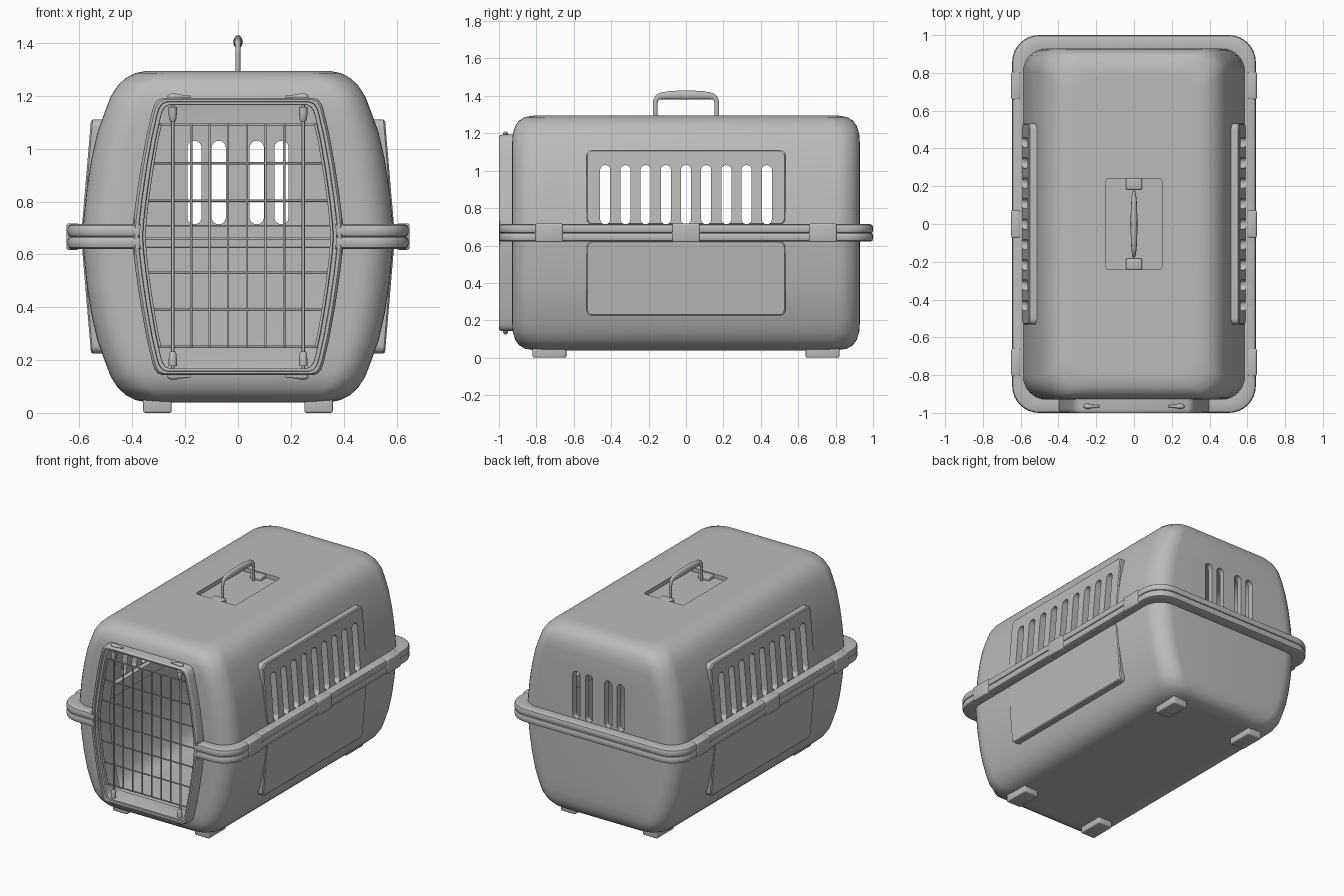
import bpy, bmesh, math
from mathutils import Vector

cube = bpy.data.objects.get("Cube")
if cube:
    bpy.data.objects.remove(cube, do_unlink=True)

MID = 0.6675          # height of the seam; both halves mirror about it
SIDES = (-1, 1)

grey = bpy.data.materials.new("grey_plastic")
grey.use_nodes = True
grey.diffuse_color = (0.5, 0.5, 0.5, 1)
shader = next(n for n in grey.node_tree.nodes if n.type == 'BSDF_PRINCIPLED')
shader.inputs["Base Color"].default_value = (0.5, 0.5, 0.5, 1)
shader.inputs["Roughness"].default_value = 0.6


def rounded(a, b, r, n=8):
    """Outline of a rounded rectangle with half sizes a, b."""
    pts = []
    for k, (sx, sy) in enumerate(((1, 1), (-1, 1), (-1, -1), (1, -1))):
        for i in range(n + 1):
            t = math.pi / 2 * (k + i / n)
            pts.append((sx * (a - r) + r * math.cos(t), sy * (b - r) + r * math.sin(t)))
    return pts


def loft(bm, rings, closed=False):
    """Skin a list of point rings, capped unless closed."""
    loops = [[bm.verts.new(p) for p in ring] for ring in rings]
    pairs = list(zip(loops, loops[1:])) + ([(loops[-1], loops[0])] if closed else [])
    for lo, hi in pairs:
        for i in range(len(lo)):
            j = (i + 1) % len(lo)
            bm.faces.new((lo[i], lo[j], hi[j], hi[i]))
    if not closed:
        bm.faces.new(loops[0])
        bm.faces.new(loops[-1])


def activate(ob):
    bpy.ops.object.select_all(action='DESELECT')
    ob.select_set(True)
    bpy.context.view_layer.objects.active = ob


def make(name, bm):
    bmesh.ops.recalc_face_normals(bm, faces=bm.faces)
    me = bpy.data.meshes.new(name)
    bm.to_mesh(me)
    bm.free()
    ob = bpy.data.objects.new(name, me)
    bpy.context.collection.objects.link(ob)
    me.materials.append(grey)
    return ob


def modify(ob, kind, **settings):
    activate(ob)
    mod = ob.modifiers.new(kind, kind)
    for key, value in settings.items():
        setattr(mod, key, value)
    bpy.ops.object.modifier_apply(modifier=mod.name)


def smooth(ob, angle=35):
    activate(ob)
    bpy.ops.object.shade_smooth_by_angle(angle=math.radians(angle))


def cut(ob, cutter):
    modify(ob, 'BOOLEAN', operation='DIFFERENCE', solver='EXACT', object=cutter)


def box(name, centre, size, bevel=0.012):
    bm = bmesh.new()
    bmesh.ops.create_cube(bm, size=1)
    for v in bm.verts:
        v.co = Vector(centre) + Vector(c * s for c, s in zip(v.co, size))
    ob = make(name, bm)
    modify(ob, 'BEVEL', width=bevel, segments=3)
    smooth(ob)
    return ob


def tube(name, pts, radii):
    cu = bpy.data.curves.new(name, 'CURVE')
    cu.dimensions = '3D'
    cu.bevel_depth, cu.bevel_resolution, cu.use_fill_caps = 1, 3, True
    sp = cu.splines.new('POLY')
    sp.points.add(len(pts) - 1)
    for point, co, r in zip(sp.points, pts, radii):
        point.co, point.radius = (*co, 1), r
    ob = bpy.data.objects.new(name, cu)
    bpy.context.collection.objects.link(ob)
    cu.materials.append(grey)
    activate(ob)
    bpy.ops.object.convert(target='MESH')
    ob = bpy.context.object
    smooth(ob, 50)
    return ob


# Door outline, as half widths over the height above the seam
DOOR = ((0.40, 0), (0.396, 0.06), (0.385, 0.15), (0.367, 0.27), (0.345, 0.39),
        (0.325, 0.475), (0.317, 0.50), (0.305, 0.517), (0.285, 0.525))


def door_ring(scale, y):
    right = [(x, -h) for x, h in DOOR[:0:-1]] + list(DOOR)
    loop = right + [(-x, h) for x, h in reversed(right)]
    zs = 1 - (1 - scale) / 2
    return [(x * scale, y, MID + h * zs) for x, h in loop]


def door_half_width(z):
    h = abs(z - MID) / 0.95
    for (x0, h0), (x1, h1) in zip(DOOR, DOOR[1:]):
        if h <= h1:
            return 0.9 * (x0 + (x1 - x0) * (h - h0) / (h1 - h0))
    return 0.9 * DOOR[-1][0]


# Cutter: door opening, side slots, back slots, handle recess
bm = bmesh.new()
loft(bm, [door_ring(0.93, -1.2), door_ring(0.93, -0.75)])
slot = rounded(0.027, 0.158, 0.0265)
for i in range(-4, 5):
    loft(bm, [[(x, i * 0.108 + u, 0.872 + v) for u, v in slot] for x in (-1, 1)])
for x in (-0.165, -0.073, 0.071, 0.165):
    loft(bm, [[(x + u, y, 0.872 + v) for u, v in slot] for y in (0.75, 1.1)])
loft(bm, [[(u, v, z) for u, v in rounded(0.148, 0.24, 0.015)] for z in (1.268, 1.4)])
cutter = make("opening_cutter", bm)

# Hollow shell with bulging sides
HALF = ((0.59, 0.93, 0.0), (0.586, 0.93, 0.05), (0.573, 0.93, 0.18), (0.555, 0.93, 0.295),
        (0.532, 0.93, 0.395), (0.503, 0.93, 0.475), (0.482, 0.926, 0.53),
        (0.455, 0.913, 0.572), (0.425, 0.893, 0.6), (0.388, 0.862, 0.619),
        (0.345, 0.81, 0.6275), (0.315, 0.78, 0.6275))
slices = [(a, b, MID - h) for a, b, h in HALF[:0:-1]] + [(a, b, MID + h) for a, b, h in HALF]
bm = bmesh.new()
loft(bm, [[(x, y, z) for x, y in rounded(a, b, 0.125)] for a, b, z in slices])
shell = make("shell", bm)
modify(shell, 'SOLIDIFY', thickness=0.038, offset=-1)
cut(shell, cutter)
smooth(shell)

# Seam rim: two rounded lips with a groove between
lip = ((-0.07, -0.04), (0, -0.047), (0.04, -0.047), (0.051, -0.042), (0.055, -0.03),
       (0.055, -0.012), (0.051, -0.003), (0.045, 0.0), (0.051, 0.003), (0.055, 0.012),
       (0.055, 0.03), (0.051, 0.042), (0.04, 0.047), (0, 0.047), (-0.07, 0.04))
bm = bmesh.new()
loft(bm, [[(x, y, MID + h) for x, y in rounded(0.59 + d, 0.945 + d, 0.115 + d * 0.5)]
          for d, h in lip], closed=True)
rim = make("seam_rim", bm)
cut(rim, cutter)
smooth(rim)

# Raised panels on both flanks, above and below the seam
for s in SIDES:
    for up in SIDES:
        def panel_ring(inset, base, slope):
            pts = rounded(0.532 - inset, 0.2 - inset, 0.03)
            return [(s * (base - slope * (0.243 + v)), u, MID + up * (0.243 + v)) for u, v in pts]
        bm = bmesh.new()
        loft(bm, [panel_ring(0, 0.582, 0.18), panel_ring(0, 0.588, 0.085),
                  panel_ring(0.006, 0.594, 0.085)])
        panel = make(("upper" if up > 0 else "lower") + "_side_panel", bm)
        cut(panel, cutter)
        smooth(panel, 25)

cutter.hide_render = True
cutter.hide_viewport = True

# Door surround
bm = bmesh.new()
loft(bm, [door_ring(k, y) for k, y in ((1, -0.85), (1, -0.98), (0.99, -0.995), (0.975, -1),
                                       (0.945, -1), (0.94, -0.985), (0.905, -0.985),
                                       (0.9, -0.98), (0.9, -0.85))], closed=True)
smooth(make("door_surround", bm))

# Wire door
WIRE_Y, LOW, HIGH = -0.965, 0.25, 1.092
for x in (-0.177, -0.108, -0.038, 0.034, 0.104, 0.175):
    tube("door_upright_wire", [(x, WIRE_Y, LOW), (x, WIRE_Y, HIGH)], (0.0045,) * 2)
for z in (LOW, 0.39, 0.53, 0.66, 0.803, 0.945, HIGH):
    w = door_half_width(z)
    tube("door_cross_wire", [(-w, WIRE_Y + 0.006, z), (w, WIRE_Y + 0.006, z)], (0.0045,) * 2)
for s in SIDES:
    heights = [LOW + (HIGH - LOW) * i / 12 for i in range(13)]
    tube("door_edge_wire", [(s * (door_half_width(z) - 0.004), WIRE_Y, z) for z in heights],
         (0.006,) * 13)
    tube("door_latch_rod", [(s * 0.247, WIRE_Y, 0.15), (s * 0.247, WIRE_Y, 1.185)], (0.006,) * 2)
    for up in SIDES:
        # Latch knob and the hooked tab beyond the surround
        tube("latch_knob", [(s * 0.247, -0.972, MID + up * h) for h in (0.435, 0.445, 0.47, 0.49)],
             (0.009, 0.014, 0.016, 0.016))
        tube("hinge_tab", [(s * x, WIRE_Y, MID + up * 0.529) for x in
                           (0.18, 0.2, 0.22, 0.235, 0.25, 0.262, 0.267)],
             (0.005, 0.007, 0.009, 0.013, 0.014, 0.01, 0.004))

# Carry handle with its mounts
arch = ((0.165, 1.26), (0.165, 1.36), (0.161, 1.38), (0.15, 1.394), (0.13, 1.4),
        (0.09, 1.403), (0.045, 1.404))
thick = (0.013, 0.013, 0.014, 0.016, 0.02, 0.023, 0.025)
path = [(0, -y, z) for y, z in arch] + [(0, 0, 1.404)] + [(0, y, z) for y, z in reversed(arch)]
handle = tube("carry_handle", path, thick + (0.026,) + thick[::-1])
for v in handle.data.vertices:
    v.co.x *= 0.7
for s in SIDES:
    box("handle_mount", (0, s * 0.212, 1.275), (0.085, 0.06, 0.035), 0.008)

# Clips along the rim, and feet
for s in SIDES:
    for y in (-0.732, 0, 0.732):
        box("rim_clip", (s * 0.625, y, MID), (0.05, 0.148, 0.1), 0.01)
    for y in SIDES:
        box("foot", (s * 0.305, y * 0.73, 0.035), (0.108, 0.18, 0.07), 0.008)
